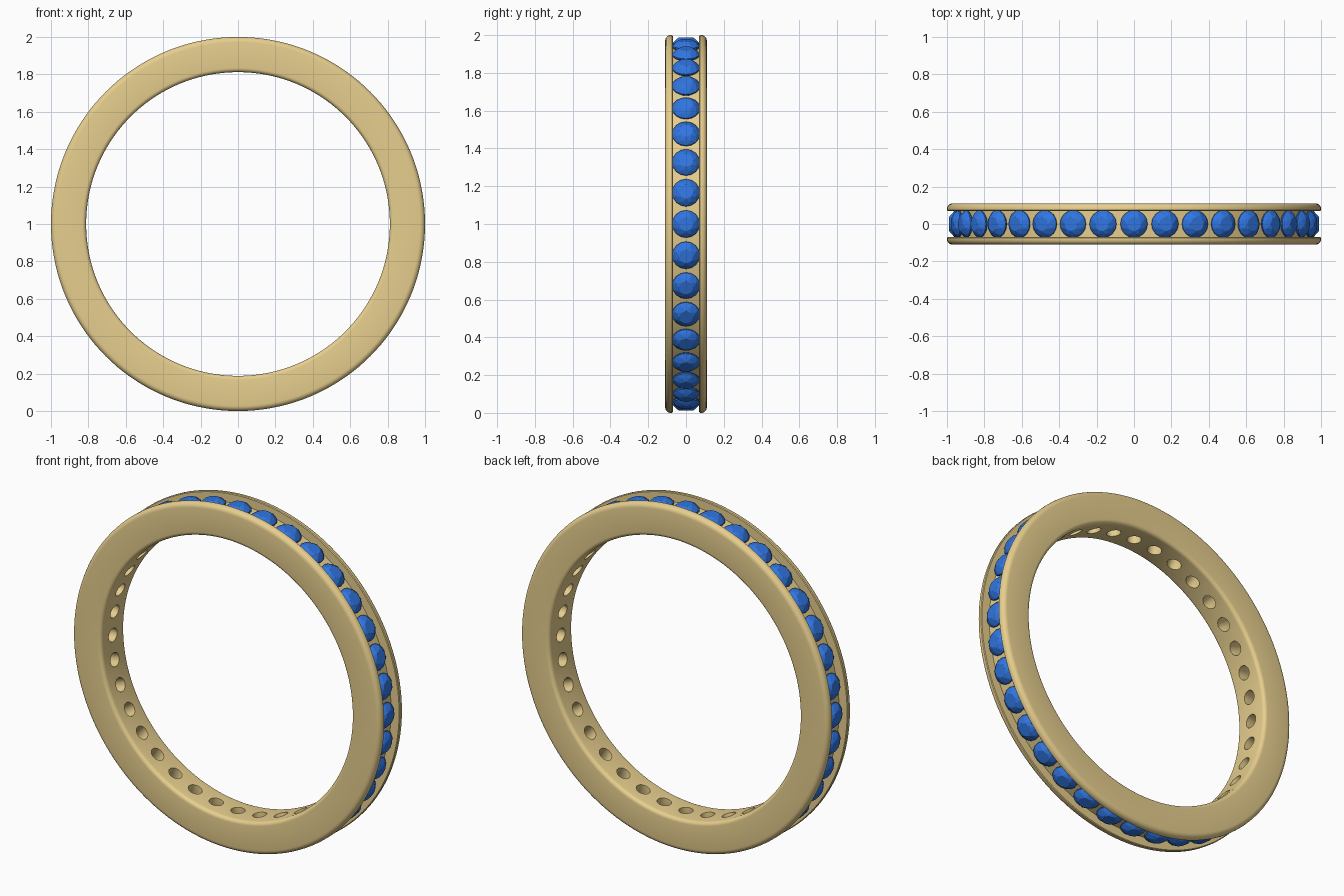
import bpy, bmesh
from math import sin, cos, pi, radians
from mathutils import Matrix, Vector

if "Cube" in bpy.data.objects:
    bpy.data.objects.remove(bpy.data.objects["Cube"])

STONES = 36
SEGMENTS = 144
CENTRE = Matrix.Translation((0, 0, 1))


def material(name, colour):
    mat = bpy.data.materials.new(name)
    mat.diffuse_color = colour
    mat.use_nodes = True
    mat.node_tree.nodes["Principled BSDF"].inputs["Base Color"].default_value = mat.diffuse_color
    return mat


def finish(name, bm, mat):
    bmesh.ops.recalc_face_normals(bm, faces=bm.faces)
    mesh = bpy.data.meshes.new(name)
    bm.to_mesh(mesh)
    bm.free()
    mesh.materials.append(mat)
    obj = bpy.data.objects.new(name, mesh)
    bpy.context.collection.objects.link(obj)
    return obj


def fillet(r, y, rad, start, steps=5):
    # quarter-circle corner, centre (r, y), as (radius, y) points
    return [(r + rad * cos(start + pi / 2 * i / steps),
             y + rad * sin(start + pi / 2 * i / steps)) for i in range(steps + 1)]


def ring_at(bm, m, n, r, h, turn=0.0):
    return [bm.verts.new(m @ Vector((r * cos(2 * pi * (i + turn) / n),
                                     r * sin(2 * pi * (i + turn) / n), h))) for i in range(n)]


def stone_frames():
    # local z points outward from the ring centre
    return [CENTRE @ Matrix.Rotation(2 * pi * i / STONES, 4, 'Y') for i in range(STONES)]


gold = material("gold", (0.80, 0.62, 0.27, 1))
blue = material("blue_stone", (0.03, 0.18, 0.75, 1))

# band: channelled cross-section revolved about the y axis
R_IN, R_OUT, HALF, WALL, FLOOR = 0.812, 1.0, 0.11, 0.07, 0.945
half = [(FLOOR, WALL), (R_OUT - 0.004, WALL), (R_OUT, WALL + 0.004)]
half += fillet(R_OUT - 0.028, HALF - 0.028, 0.028, 0)
half += fillet(R_IN + 0.022, HALF - 0.022, 0.022, pi / 2)
profile = half + [(r, -y) for r, y in reversed(half)]
bm = bmesh.new()
loops = []
for i in range(SEGMENTS):
    a = 2 * pi * i / SEGMENTS
    loops.append([bm.verts.new((r * sin(a), y, 1 + r * cos(a))) for r, y in profile])
n = len(profile)
for i in range(SEGMENTS):
    p, q = loops[i], loops[(i + 1) % SEGMENTS]
    for j in range(n):
        bm.faces.new((p[j], p[(j + 1) % n], q[(j + 1) % n], q[j]))
band = finish("band", bm, gold)

# conical stone seats with round holes through to the inside of the band
bm = bmesh.new()
for m in stone_frames():
    rings = [ring_at(bm, m, 24, r, h) for r, h in
             ((0.039, 0.77), (0.039, 0.895), (0.067, 0.945), (0.067, 0.97))]
    for lo, hi in zip(rings, rings[1:]):
        for k in range(24):
            bm.faces.new((lo[k], lo[(k + 1) % 24], hi[(k + 1) % 24], hi[k]))
    bm.faces.new(rings[0])
    bm.faces.new(rings[-1])
cutter = finish("seat_cutter", bm, gold)
cutter.hide_render = True

bpy.context.view_layer.objects.active = band
mod = band.modifiers.new("seats", 'BOOLEAN')
mod.operation = 'DIFFERENCE'
mod.solver = 'EXACT'
mod.object = cutter
bpy.ops.object.modifier_apply(modifier=mod.name)
bpy.data.objects.remove(cutter)
bpy.ops.object.select_all(action='DESELECT')
band.select_set(True)
bpy.ops.object.shade_smooth_by_angle(angle=radians(30))

# faceted round stones: culet, girdle, crown and table
bm = bmesh.new()
for m in stone_frames():
    verts = [bm.verts.new(m @ Vector((0, 0, 0.885)))]
    verts += ring_at(bm, m, 16, 0.073, 0.950)
    verts += ring_at(bm, m, 16, 0.073, 0.957)
    verts += ring_at(bm, m, 8, 0.058, 0.975, 0.5)
    verts += ring_at(bm, m, 8, 0.038, 0.988)
    bmesh.ops.convex_hull(bm, input=verts)
finish("stones", bm, blue)
